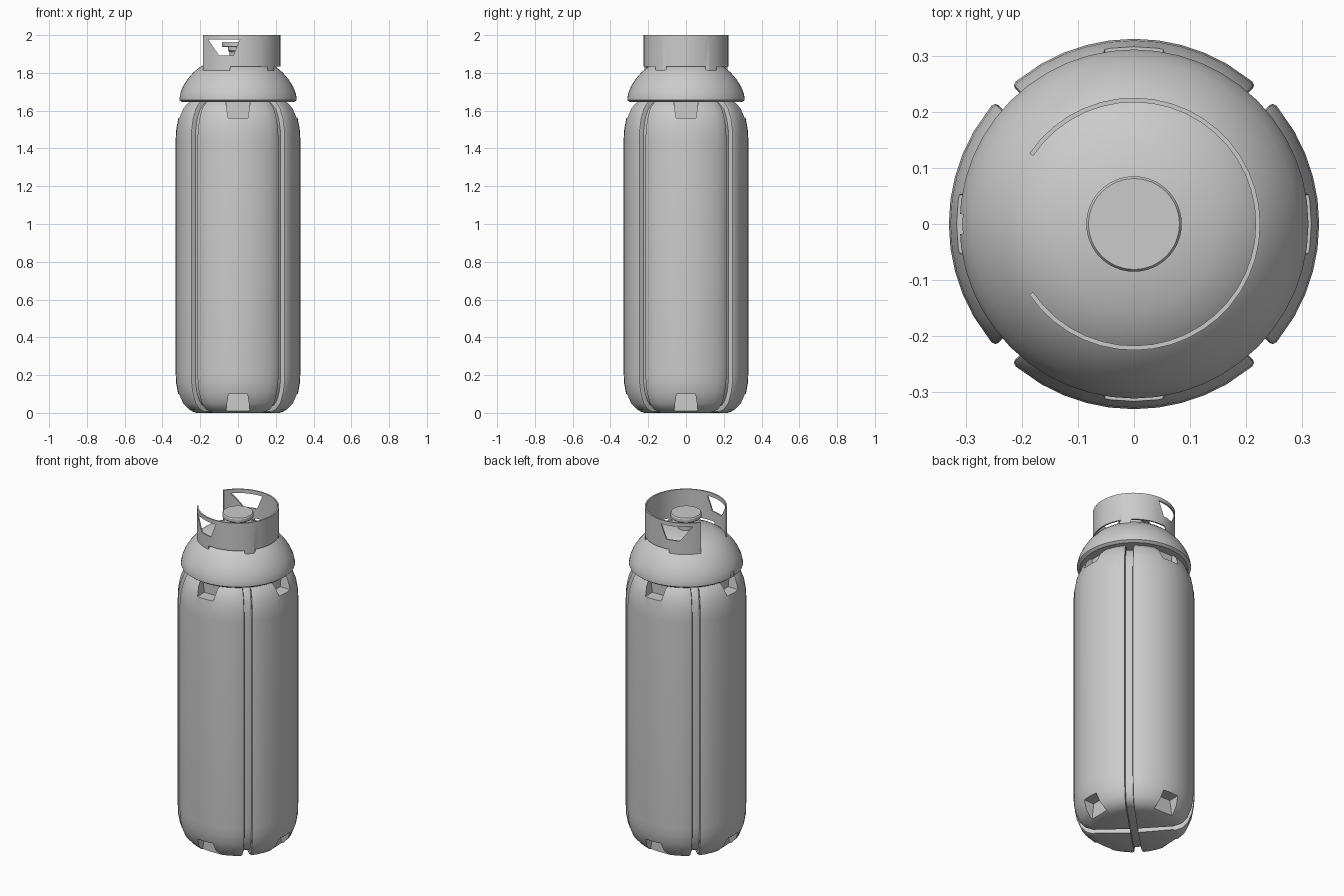
import bpy, bmesh, math
from mathutils import Vector, Matrix

if "Cube" in bpy.data.objects:
    bpy.data.objects.remove(bpy.data.objects["Cube"])

grey = bpy.data.materials.new("painted_grey")
grey.use_nodes = True
grey.diffuse_color = (0.6, 0.6, 0.6, 1)
grey.node_tree.nodes["Principled BSDF"].inputs["Base Color"].default_value = (0.6, 0.6, 0.6, 1)


def loft(bm, rings, turn=0):
    """Closed solid skinned over a list of closed rings, turned about z."""
    rot = Matrix.Rotation(turn, 3, "Z")
    rows = [[bm.verts.new(rot @ Vector(p)) for p in ring] for ring in rings]
    n = len(rows[0])
    for a, b in zip(rows, rows[1:]):
        for i in range(n):
            j = (i + 1) % n
            bm.faces.new((a[i], a[j], b[j], b[i]))
    bm.faces.new(rows[0])
    bm.faces.new(rows[-1][::-1])


def make(name, bm):
    bmesh.ops.recalc_face_normals(bm, faces=bm.faces[:])
    mesh = bpy.data.meshes.new(name)
    bm.to_mesh(mesh)
    bm.free()
    obj = bpy.data.objects.new(name, mesh)
    bpy.context.collection.objects.link(obj)
    mesh.materials.append(grey)
    return obj


def select(obj):
    bpy.ops.object.select_all(action="DESELECT")
    obj.select_set(True)
    bpy.context.view_layer.objects.active = obj


def cut(obj, cutter):
    select(obj)
    mod = obj.modifiers.new("cut", "BOOLEAN")
    mod.operation, mod.solver, mod.object = "DIFFERENCE", "EXACT", cutter
    bpy.ops.object.modifier_apply(modifier=mod.name)


def smooth(obj, angle=30):
    select(obj)
    bpy.ops.object.shade_smooth_by_angle(angle=math.radians(angle))


def polar(r, a, z):
    return (r * math.cos(a), r * math.sin(a), z)


def lathe(name, profile, sides=48):
    bm = bmesh.new()
    loft(bm, [[polar(r, math.tau * i / sides, z) for i in range(sides)] for r, z in profile])
    return make(name, bm)


def trapezoid(bm, low, high, y0, y1, turn=0):
    """Prism along y; low and high are (x start, x end, z)."""
    shape = [(low[0], low[2]), (low[1], low[2]), (high[1], high[2]), (high[0], high[2])]
    loft(bm, [[(x, y, z) for x, z in shape] for y in (y0, y1)], turn)


def inset(profile, depth):
    """Profile moved inwards along its normals."""
    pts = [Vector(p) for p in [(0, profile[0][1])] + profile + [(0, profile[-1][1])]]
    result = []
    for a, b, c in zip(pts, pts[1:], pts[2:]):
        t = ((b - a).normalized() + (c - b).normalized()).normalized()
        result.append(tuple(b + depth * Vector((-t.y, t.x))))
    return result


# Tank: four rounded panels around a core, parted by narrow grooves
body = [(.22, 0), (.265, .016), (.297, .05), (.318, .105), (.328, .16), (.33, .21),
        (.33, 1.45), (.327, 1.5), (.316, 1.56), (.294, 1.615), (.258, 1.655), (.2, 1.69)]
half_gap = 0.021
edge = [(half_gap, .009), (.0235, .003), (.031, 0)]
edge_profiles = [(d, inset(body, depth)) for d, depth in edge]
bm = bmesh.new()
panel_rings = []
for k, (r, z) in enumerate(body):
    side = []
    for d, prof in edge_profiles:
        er, ez = prof[k]
        side.append((er, math.pi / 4 - math.asin(d / er), ez))
    middle = [polar(r, math.radians(7.5 * i), z) for i in range(-4, 5)]
    ring = [(half_gap * math.sqrt(2), 0, z)]
    ring += [polar(er, -a, ez) for er, a, ez in side]
    ring += middle + [polar(er, a, ez) for er, a, ez in reversed(side)]
    panel_rings.append(ring)
for q in range(4):
    loft(bm, panel_rings, q * math.pi / 2)
panels = make("tank_panels", bm)
core = lathe("tank_core", inset(body, .03))

# Notches at the top and foot of every panel
bm = bmesh.new()
for q in range(4):
    trapezoid(bm, (-.073, .073, -.05), (-.05, .05, .1), .245, .45, q * math.pi / 2)
    trapezoid(bm, (-.052, .052, 1.56), (-.074, .074, 1.71), .245, .45, q * math.pi / 2)
notches = make("notch_cutter", bm)
cut(panels, notches)
cut(core, notches)

# Shoulder cap with a small drain slot on its right side
shoulder = lathe("shoulder_cap", [
    (.2, 1.648), (.296, 1.645), (.311, 1.656), (.311, 1.666), (.305, 1.695), (.29, 1.73),
    (.266, 1.768), (.236, 1.803), (.2, 1.832), (.15, 1.855), (.08, 1.87), (.01, 1.874)])
bm = bmesh.new()
trapezoid(bm, (-.021, .021, 1.6), (-.017, .017, 1.69), .303, .4, math.pi / 2)
slot = make("slot_cutter", bm)
cut(shoulder, slot)

# Collar: an open ring with two hand holes and gaps along its foot
bm = bmesh.new()
steps, reach = 36, math.radians(146)
loft(bm, [[polar(r, reach * (2 * i / steps - 1), z)
           for r, z in ((.217, 1.805), (.225, 1.805), (.225, 2), (.217, 2))]
          for i in range(steps + 1)])
collar = make("collar", bm)
bm = bmesh.new()
trapezoid(bm, (-.1, -.025, 1.892), (-.157, .01, 1.977), -.4, .4)
trapezoid(bm, (-.05, .165, 1.75), (-.04, .155, 1.834), -.4, .4)
trapezoid(bm, (-.16, .16, 1.75), (-.15, .15, 1.834), .19, .4, -math.pi / 2)
holes = make("hole_cutter", bm)
cut(collar, holes)

# Valve with a flat round hand wheel
valve = lathe("valve", [(.045, 1.85), (.045, 1.91), (.052, 1.918), (.052, 1.936), (.08, 1.936),
                        (.085, 1.941), (.085, 1.958), (.081, 1.964)])

for helper in (notches, slot, holes):
    bpy.data.objects.remove(helper)
for part in (panels, core, shoulder, collar, valve):
    smooth(part)
